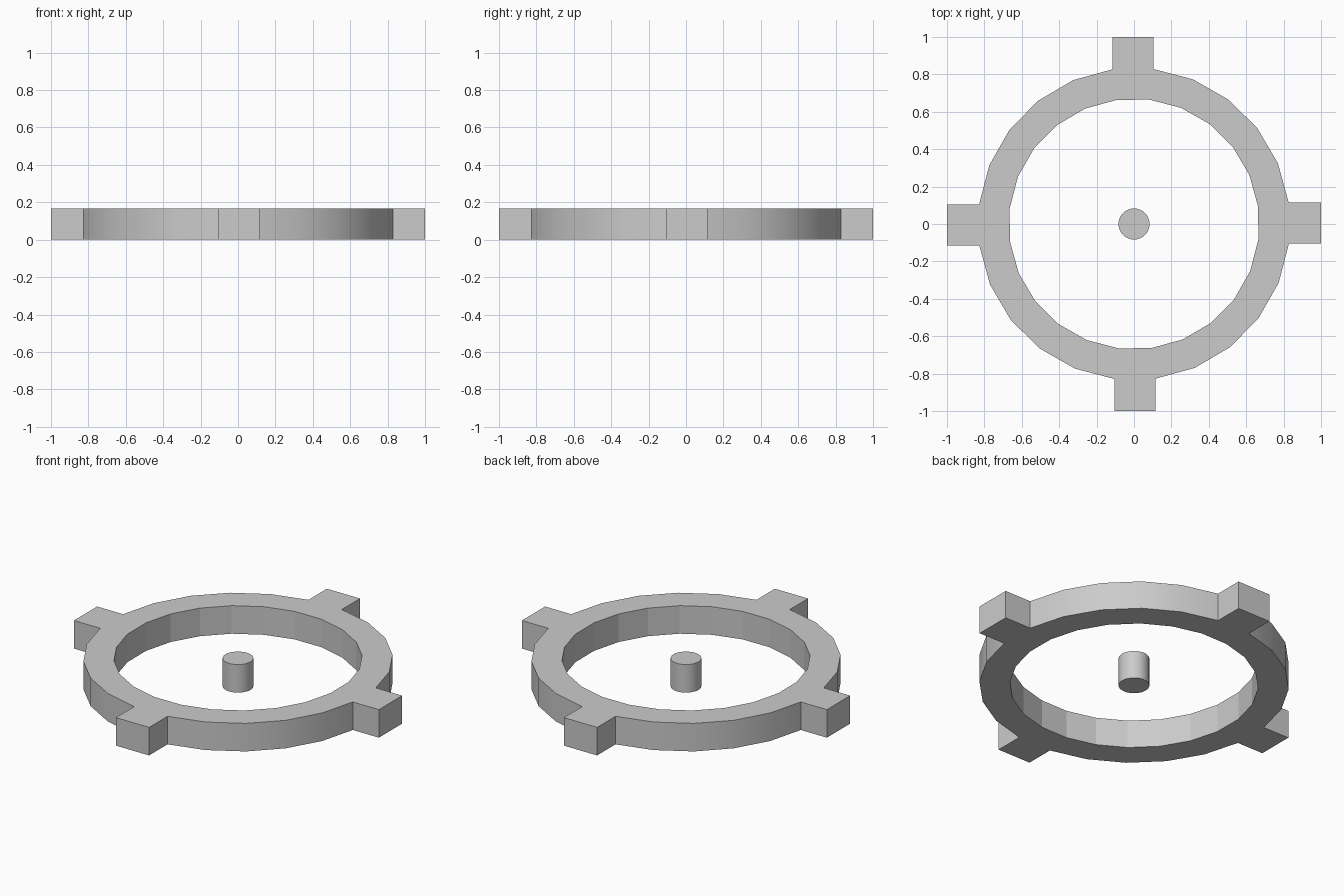
import bpy, bmesh
from math import radians, cos, sin

if "Cube" in bpy.data.objects:
    bpy.data.objects.remove(bpy.data.objects["Cube"])

R_OUT, R_IN, H = 0.835, 0.67, 0.167
SIDES, TURN = 24, 7.9   # 15 degree facets, slightly turned


def polar(r, deg):
    return (r * cos(radians(deg)), r * sin(radians(deg)), 0)


# Ring with four tabs: flat outline, then extruded
bm = bmesh.new()
angles = [TURN - 15 + 15 * i for i in range(SIDES)]
outer = [bm.verts.new(polar(R_OUT, a)) for a in angles]
inner = [bm.verts.new(polar(R_IN, a)) for a in angles]
for i in range(SIDES):
    j = (i + 1) % SIDES
    bm.faces.new((inner[i], outer[i], outer[j], inner[j]))
    if i % 6 == 0:
        # tab reaching out to the bounding square along x or y
        axis = (i // 6) % 2
        tips = []
        for v in (outer[i], outer[j]):
            co = v.co.copy()
            co[axis] = 1.0 if co[axis] > 0 else -1.0
            tips.append(bm.verts.new(co))
        bm.faces.new((outer[i], tips[0], tips[1], outer[j]))

new = bmesh.ops.extrude_face_region(bm, geom=bm.faces[:])["geom"]
bmesh.ops.translate(bm, vec=(0, 0, H),
                    verts=[g for g in new if isinstance(g, bmesh.types.BMVert)])
bmesh.ops.recalc_face_normals(bm, faces=bm.faces[:])
mesh = bpy.data.meshes.new("tabbed_ring")
bm.to_mesh(mesh)
bm.free()
ring = bpy.data.objects.new("tabbed_ring", mesh)
bpy.context.collection.objects.link(ring)
bpy.context.view_layer.objects.active = ring
ring.select_set(True)
bpy.ops.object.shade_smooth_by_angle(angle=radians(30))
# Inner wall stays faceted
for p in mesh.polygons:
    if p.center.xy.length < R_IN + 0.01 and abs(p.normal.z) < 0.5:
        p.use_smooth = False
ring.select_set(False)

# Centre peg
bpy.ops.mesh.primitive_cylinder_add(vertices=32, radius=0.083, depth=H,
                                    location=(0, 0, H / 2))
peg = bpy.context.object
peg.name = "centre_peg"
bpy.ops.object.shade_smooth_by_angle(angle=radians(30))
